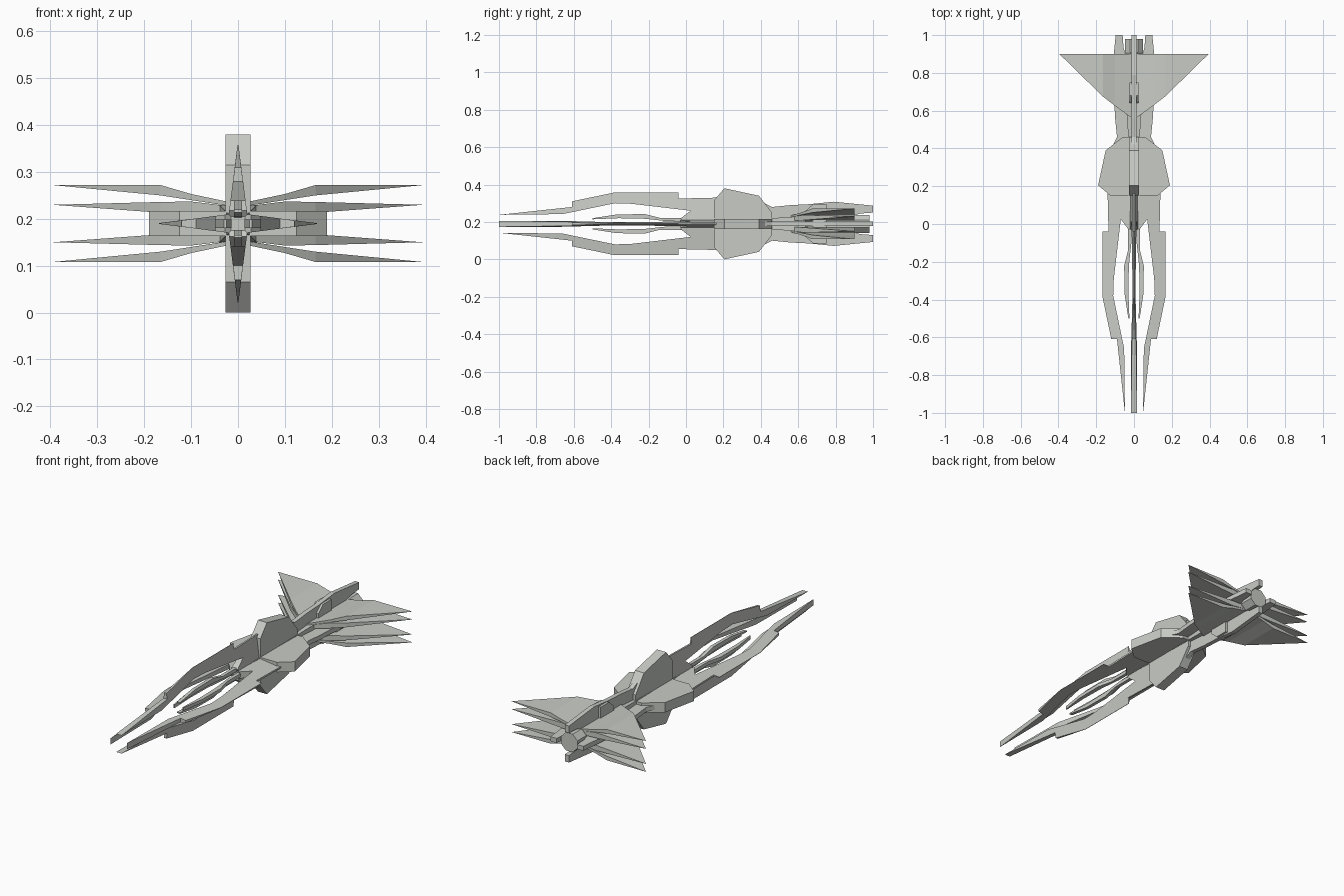
import bpy, bmesh, math
from mathutils import Matrix, Vector

if "Cube" in bpy.data.objects:
    bpy.data.objects.remove(bpy.data.objects["Cube"])

AXIS_Z = 0.19  # height of the long hull axis
grey = bpy.data.materials.new("hull grey")
grey.diffuse_color = (0.58, 0.60, 0.56, 1)
grey.use_nodes = True
grey.node_tree.nodes["Principled BSDF"].inputs["Base Color"].default_value = grey.diffuse_color


def finish(name, bm):
    bmesh.ops.recalc_face_normals(bm, faces=bm.faces)
    bmesh.ops.translate(bm, vec=(0, 0, AXIS_Z), verts=bm.verts)
    me = bpy.data.meshes.new(name)
    bm.to_mesh(me)
    bm.free()
    me.materials.append(grey)
    ob = bpy.data.objects.new(name, me)
    bpy.context.collection.objects.link(ob)


def radial_plates(name, profile, half):
    """Plate with a (y, radius) outline, repeated four times round the axis.
    half(r) gives the half thickness at a radius."""
    for k, side in enumerate(("top", "right", "bottom", "left")):
        bm = bmesh.new()
        a = [bm.verts.new((half(r), y, r)) for y, r in profile]
        b = [bm.verts.new((-half(r), y, r)) for y, r in profile]
        bm.faces.new(a)
        bm.faces.new(b[::-1])
        for i in range(len(a)):
            j = (i + 1) % len(a)
            bm.faces.new((a[i], b[i], b[j], a[j]))
        bmesh.ops.rotate(bm, verts=bm.verts, cent=(0, 0, 0),
                         matrix=Matrix.Rotation(math.pi / 2 * k, 3, 'Y'))
        finish(f"{side}_{name}", bm)


def wedge(r):
    return max(0.001, 0.0225 * (1 - r / 0.172))


# long stepped front blades, thinning outward
radial_plates("front_blade", [
    (-1.0, 0.048), (-0.61, 0.09), (-0.61, 0.12), (-0.38, 0.168), (-0.04, 0.168),
    (-0.04, 0.135), (0.17, 0.14), (0.17, 0.0), (-0.02, 0.015), (-0.03, 0.028),
    (0.025, 0.07), (-0.29, 0.107), (-0.38, 0.11), (-0.66, 0.052)], wedge)

# short inner prongs
radial_plates("inner_prong", [
    (-0.5, 0.03), (-0.37, 0.05), (-0.22, 0.052), (-0.14, 0.032), (0.16, 0.032),
    (0.16, 0.012), (-0.1, 0.014), (-0.22, 0.027), (-0.36, 0.03), (-0.5, 0.024)],
    lambda r: 0.009)

# thick collar fins
radial_plates("collar_fin", [
    (0.15, 0.0), (0.15, 0.125), (0.205, 0.19), (0.39, 0.15), (0.46, 0.06),
    (0.46, 0.0)], lambda r: 0.0265)

# tail fins with notched rear
radial_plates("tail_fin", [
    (0.40, 0.0), (0.40, 0.12), (0.46, 0.09), (0.56, 0.1), (0.66, 0.105),
    (0.79, 0.118), (1.0, 0.097), (1.0, 0.06), (0.93, 0.055), (0.9, 0.045),
    (0.9, 0.0)], lambda r: 0.012)

# small blocks straddling the tail fins
radial_plates("tail_block", [
    (0.64, 0.0), (0.64, 0.07), (0.68, 0.105), (0.75, 0.105), (0.75, 0.0)],
    lambda r: 0.024)


def hull_section(name, rings, sides):
    """Loft of regular sections along y; rings are (y, radius across flats)."""
    bm = bmesh.new()
    loops = []
    for y, r in rings:
        c = r / math.cos(math.pi / sides)
        loops.append([bm.verts.new((c * math.cos(t), y, c * math.sin(t)))
                      for t in (2 * math.pi * (i + 0.5) / sides for i in range(sides))])
    bm.faces.new(loops[0])
    bm.faces.new(loops[-1])
    for p, q in zip(loops, loops[1:]):
        for i in range(sides):
            j = (i + 1) % sides
            bm.faces.new((p[i], p[j], q[j], q[i]))
    finish(name, bm)


# central spine and engine nozzle
hull_section("spine", [(-0.02, 0.016), (0.15, 0.024), (0.46, 0.03), (0.6, 0.04), (0.9, 0.04)], 4)
hull_section("engine_nozzle", [(0.86, 0.035), (0.91, 0.048), (0.98, 0.048)], 8)


def wings(name, tip_z, stations):
    """Delta wing closed to a tip; stations are (x, leading y, top z, bottom z)."""
    for sx, s1 in ((1, "right"), (-1, "left")):
        for sz, s2 in ((1, "upper"), (-1, "lower")):
            bm = bmesh.new()

            def vert(x, y, z):
                return bm.verts.new((sx * x, y, sz * (z - AXIS_Z)))
            rows = [(vert(x, y, t), vert(x, 0.9, t), vert(x, 0.9, b), vert(x, y, b))
                    for x, y, t, b in stations]
            tip = vert(0.395, 0.9, tip_z)
            bm.faces.new(rows[0])
            for p, q in zip(rows, rows[1:]):
                for i in range(4):
                    j = (i + 1) % 4
                    bm.faces.new((p[i], p[j], q[j], q[i]))
            for i in range(4):
                bm.faces.new((rows[-1][i], rows[-1][(i + 1) % 4], tip))
            finish(f"{s1}_{s2}_{name}", bm)


# two stacked wing layers, mirrored left-right and up-down
wings("outer_wing", 0.272, [(0.01, 0.56, 0.234, 0.226), (0.1, 0.625, 0.253, 0.24),
                            (0.165, 0.675, 0.272, 0.25)])
wings("inner_wing", 0.23, [(0.01, 0.56, 0.226, 0.206), (0.1, 0.625, 0.237, 0.209),
                           (0.165, 0.675, 0.236, 0.213)])
